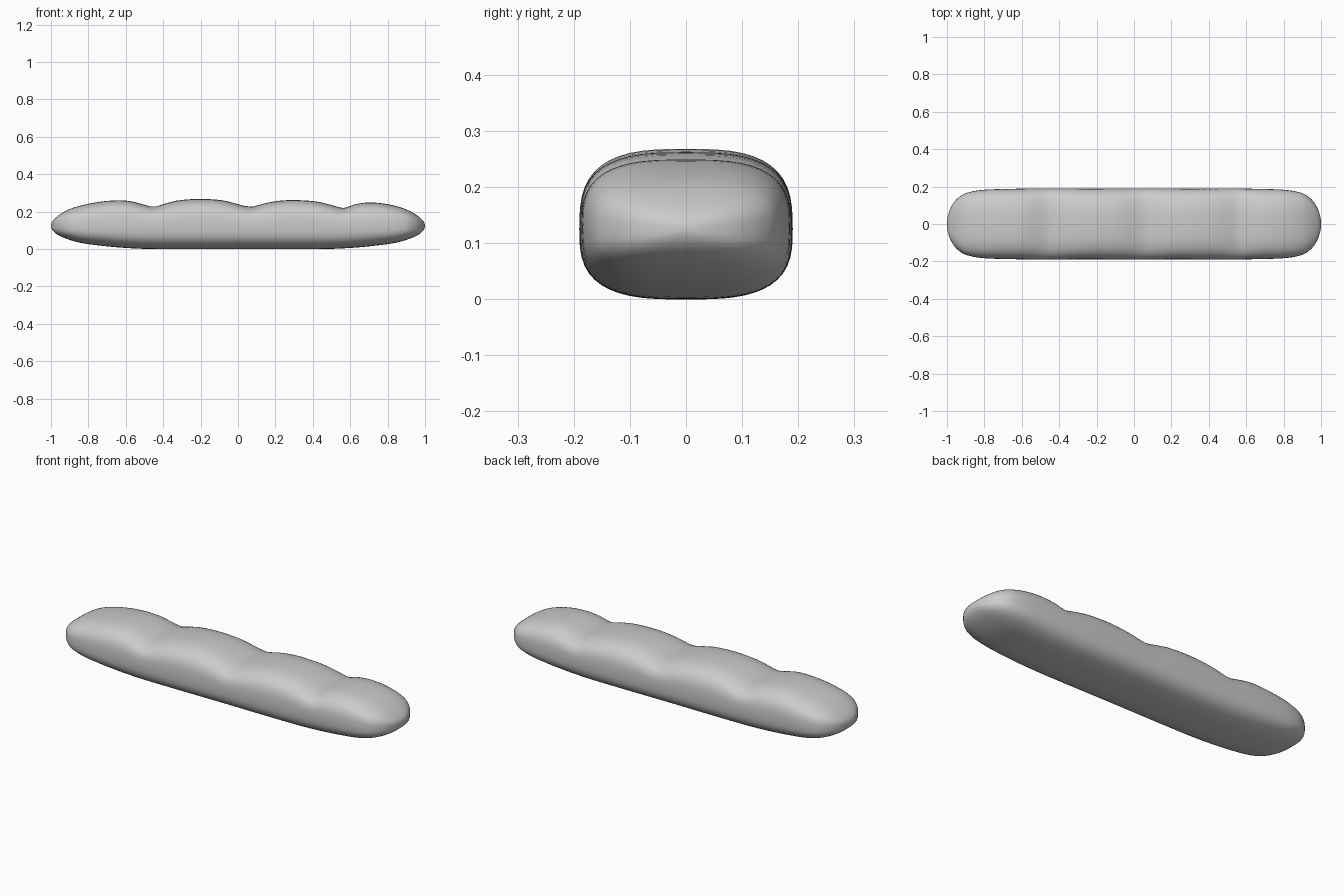
import bpy, bmesh, math

if "Cube" in bpy.data.objects:
    bpy.data.objects.remove(bpy.data.objects["Cube"])

# Profiles along the loaf: (x, value)
TOP = [(-1, .125), (-.97, .172), (-.9, .214), (-.8, .242), (-.68, .259), (-.58, .257),
       (-.5, .237), (-.45, .226), (-.4, .24), (-.32, .26), (-.2, .268), (-.08, .26),
       (0, .24), (.07, .226), (.14, .244), (.22, .258), (.3, .262), (.42, .254),
       (.51, .233), (.565, .219), (.62, .238), (.7, .249), (.8, .24), (.9, .212),
       (.97, .17), (1, .125)]
BOTTOM = [(0, 0), (.45, 0), (.6, .006), (.75, .02), (.85, .035), (.93, .06), (.98, .088), (1, .125)]
WIDTH = [(0, .19), (.5, .19), (.7, .187), (.8, .183), (.87, .173), (.92, .155), (.97, .105), (1, 0)]
MIDDLE = .125
RINGS, SIDES, POWER = 84, 48, 3.0


def sample(table, x):
    """Smooth curve through the table, in arc-angle space so the tips are round."""
    pts = [(math.asin(a), b) for a, b in table]
    t = math.asin(max(-1, min(1, x)))
    i = 0
    while i < len(pts) - 2 and t > pts[i + 1][0]:
        i += 1

    def slope(k):
        a, b = pts[max(k - 1, 0)], pts[min(k + 1, len(pts) - 1)]
        return (b[1] - a[1]) / (b[0] - a[0])
    (t0, v0), (t1, v1) = pts[i], pts[i + 1]
    h = t1 - t0
    u = (t - t0) / h
    return ((2*u**3 - 3*u**2 + 1) * v0 + (u**3 - 2*u**2 + u) * h * slope(i)
            + (3*u**2 - 2*u**3) * v1 + (u**3 - u**2) * h * slope(i + 1))


def spow(v, p):
    return math.copysign(abs(v) ** p, v)


# Loaf: rounded-box cross-sections lofted from tip to tip
bm = bmesh.new()
rings = []
for i in range(1, RINGS):
    x = -math.cos(math.pi * i / RINGS)
    w, top, low = sample(WIDTH, abs(x)), sample(TOP, x), sample(BOTTOM, abs(x))
    ring = []
    for j in range(SIDES):
        a = 2 * math.pi * j / SIDES
        s = spow(math.sin(a), 2 / POWER)
        z = MIDDLE + s * ((top - MIDDLE) if s > 0 else (MIDDLE - low))
        ring.append(bm.verts.new((x, w * spow(math.cos(a), 2 / POWER), z)))
    rings.append(ring)
for r0, r1 in zip(rings, rings[1:]):
    for j in range(SIDES):
        k = (j + 1) % SIDES
        bm.faces.new((r0[j], r0[k], r1[k], r1[j]))

# Rounded tips
for x, ring in ((-1, rings[0]), (1, rings[-1])):
    tip = bm.verts.new((x, 0, MIDDLE))
    for j in range(SIDES):
        bm.faces.new((tip, ring[j], ring[(j + 1) % SIDES]))
bmesh.ops.recalc_face_normals(bm, faces=bm.faces)

mesh = bpy.data.meshes.new("bread_loaf")
bm.to_mesh(mesh)
bm.free()
loaf = bpy.data.objects.new("bread_loaf", mesh)
bpy.context.collection.objects.link(loaf)
bpy.context.view_layer.objects.active = loaf
loaf.select_set(True)
bpy.ops.object.shade_smooth_by_angle(angle=math.radians(40))
